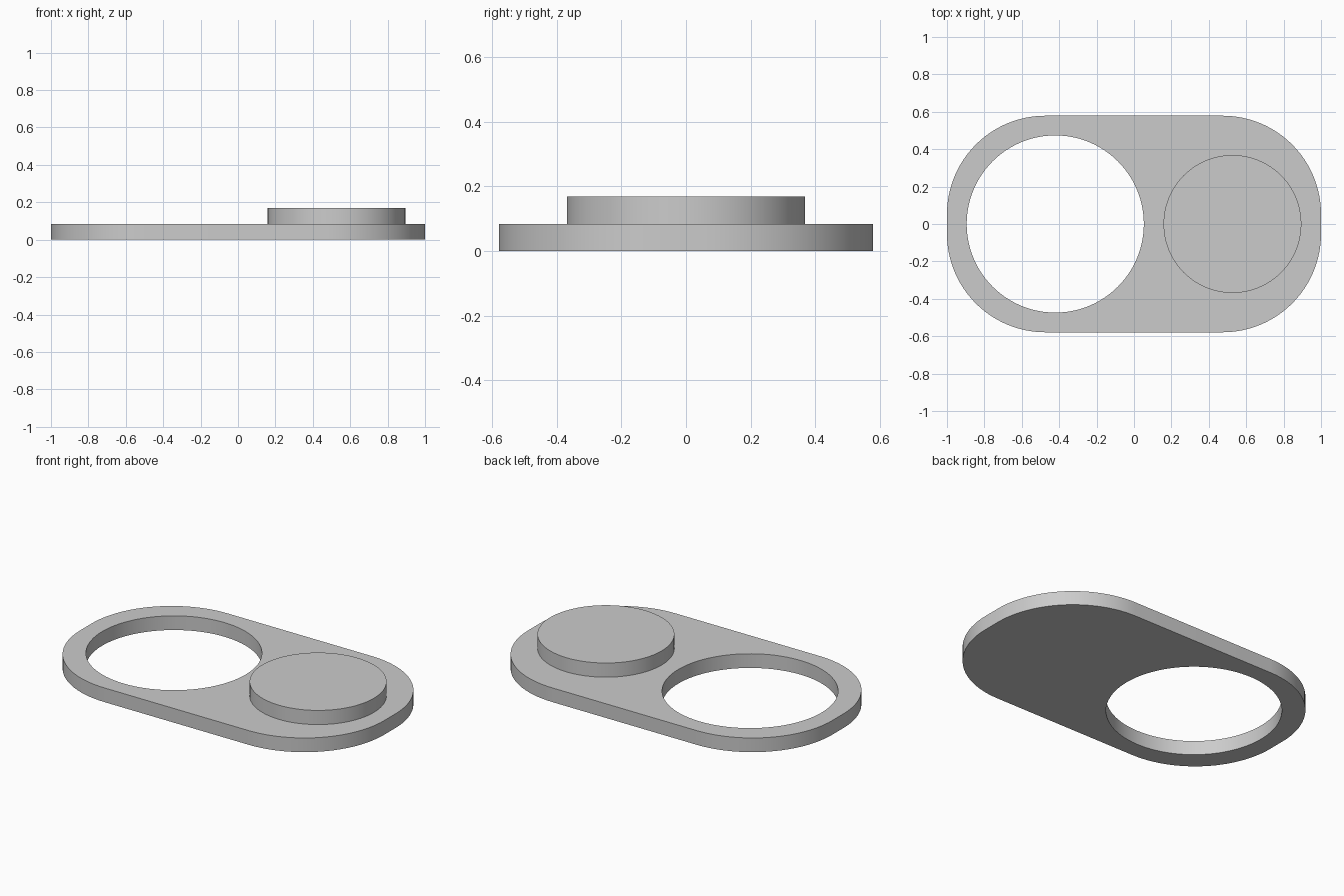
import bpy, bmesh, math

if "Cube" in bpy.data.objects:
    bpy.data.objects.remove(bpy.data.objects["Cube"])

U = 2 / 38            # design unit: the plate is 38 units long
THICK = 1.6 * U
SEG = 96

grey = bpy.data.materials.new("light_grey")
grey.diffuse_color = (0.6, 0.6, 0.6, 1)
grey.use_nodes = True
grey.node_tree.nodes["Principled BSDF"].inputs["Base Color"].default_value = grey.diffuse_color


def arc(cx, cy, r, start, end, n):
    """Points on an arc, both ends included."""
    return [(cx + r * math.cos(a), cy + r * math.sin(a))
            for a in (start + (end - start) * i / n for i in range(n + 1))]


def circle(cx, cy, r):
    return arc(cx, cy, r, 0, 2 * math.pi, SEG)[:-1]


def slab(name, loops, z, height):
    """Fill closed outlines (inner ones become holes) and extrude upward."""
    bm = bmesh.new()
    for pts in loops:
        vs = [bm.verts.new((x, y, z)) for x, y in pts]
        for a, b in zip(vs, vs[1:] + vs[:1]):
            bm.edges.new((a, b))
    bmesh.ops.triangle_fill(bm, edges=bm.edges[:], use_beauty=True, normal=(0, 0, 1))
    ext = bmesh.ops.extrude_face_region(bm, geom=bm.faces[:], use_keep_orig=True)
    top = [g for g in ext["geom"] if isinstance(g, bmesh.types.BMVert)]
    bmesh.ops.translate(bm, verts=top, vec=(0, 0, height))
    bmesh.ops.recalc_face_normals(bm, faces=bm.faces[:])
    mesh = bpy.data.meshes.new(name)
    bm.to_mesh(mesh)
    bm.free()
    mesh.materials.append(grey)
    obj = bpy.data.objects.new(name, mesh)
    bpy.context.collection.objects.link(obj)
    bpy.ops.object.select_all(action='DESELECT')
    obj.select_set(True)
    bpy.context.view_layer.objects.active = obj
    bpy.ops.object.shade_smooth_by_angle(angle=math.radians(30))
    return obj


# Base plate: rounded rectangle with a large round hole on the left
outline = []
for i, (sx, sy) in enumerate([(1, 1), (-1, 1), (-1, -1), (1, -1)]):
    a = i * math.pi / 2
    outline += arc(sx * 9 * U, sy * U, 10 * U, a, a + math.pi / 2, SEG // 4)
slab("base_plate", [outline, circle(-8 * U, 0, 9 * U)], 0, THICK)

# Raised disc on the right
slab("raised_disc", [circle(10 * U, 0, 7 * U)], THICK, THICK)
